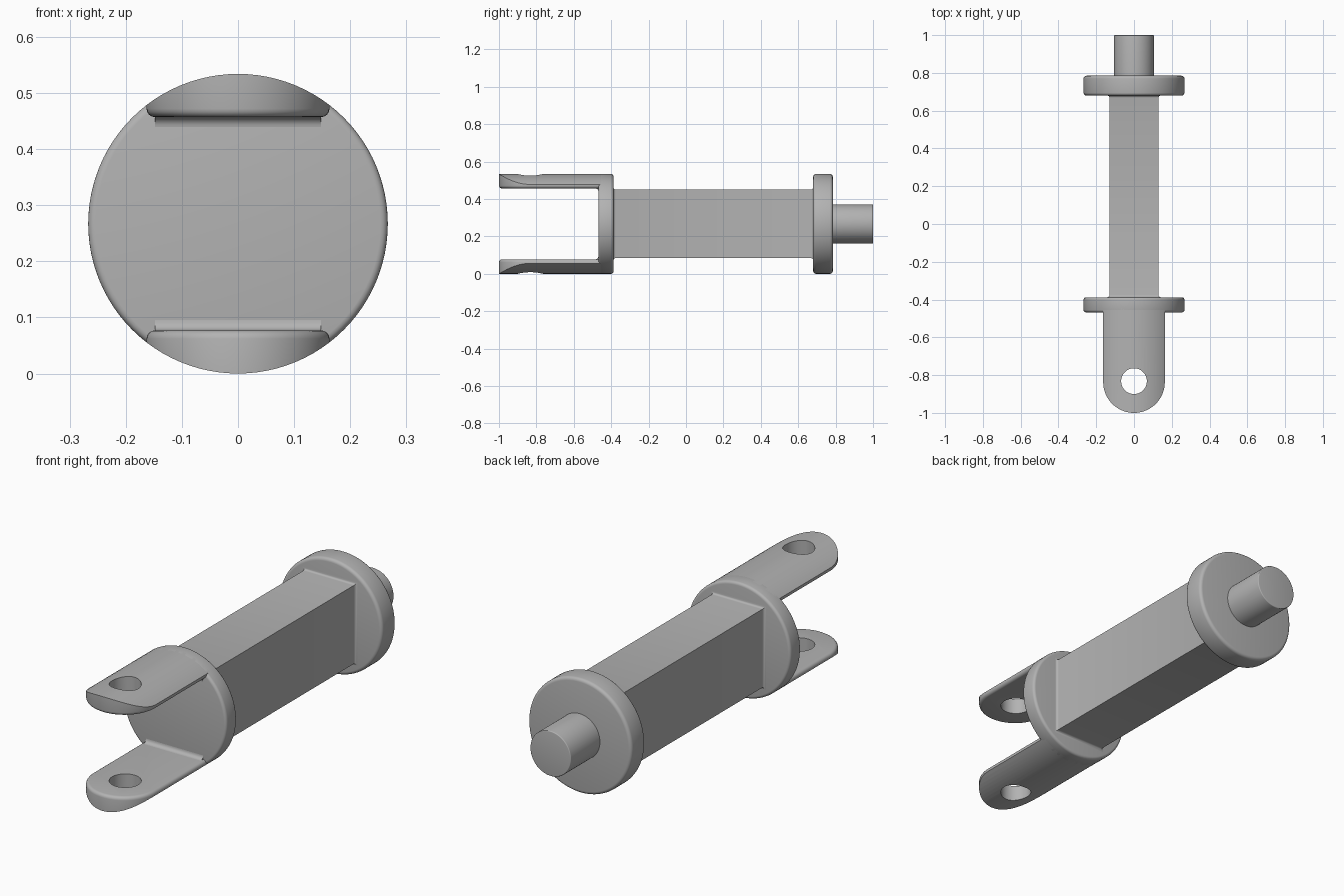
import bpy, bmesh
from math import sin, cos, pi, sqrt, radians

if "Cube" in bpy.data.objects:
    bpy.data.objects.remove(bpy.data.objects["Cube"])

R = 0.267          # flange radius, also the height of the main axis
SEG = 96
LUG_W = 0.163      # half width of a fork lug
LUG_IN = 0.19      # distance from the axis to the inner lug face
EYE_Y = -0.832     # centre of the lug holes
FRONT = -0.468     # front face of the front flange

metal = bpy.data.materials.new("grey metal")
metal.use_nodes = True
metal.diffuse_color = (0.45, 0.45, 0.45, 1)
metal.node_tree.nodes["Principled BSDF"].inputs["Base Color"].default_value = (0.45, 0.45, 0.45, 1)


def loft(name, rings):
    """Skin a closed solid through rings of equal point count."""
    bm = bmesh.new()
    rows = [[bm.verts.new(p) for p in ring] for ring in rings]
    n = len(rows[0])
    for a, b in zip(rows, rows[1:]):
        for i in range(n):
            j = (i + 1) % n
            bm.faces.new((a[i], a[j], b[j], b[i]))
    bm.faces.new(rows[0])
    bm.faces.new(rows[-1])
    bmesh.ops.recalc_face_normals(bm, faces=bm.faces)
    mesh = bpy.data.meshes.new(name)
    bm.to_mesh(mesh)
    bm.free()
    mesh.materials.append(metal)
    obj = bpy.data.objects.new(name, mesh)
    bpy.context.collection.objects.link(obj)
    return obj


def activate(obj):
    bpy.ops.object.select_all(action="DESELECT")
    obj.select_set(True)
    bpy.context.view_layer.objects.active = obj


def smooth(obj):
    activate(obj)
    bpy.ops.object.shade_smooth_by_angle(angle=radians(30))


def boolean(obj, cutter, operation):
    activate(obj)
    mod = obj.modifiers.new("cut", "BOOLEAN")
    mod.object, mod.operation, mod.solver = cutter, operation, "EXACT"
    bpy.ops.object.modifier_apply(modifier=mod.name)
    bpy.data.objects.remove(cutter)


def circle_y(y, r):
    return [(r * cos(2 * pi * i / SEG), y, R + r * sin(2 * pi * i / SEG)) for i in range(SEG)]


def round_y(name, y0, y1, r, bevel0, bevel1):
    """Cylinder along y with a rounded rim at each end (0 = sharp)."""
    steps = [k * pi / 8 for k in range(5)]
    rings = []
    for y, sign, b in ((y0, 1, bevel0), (y1, -1, bevel1)):
        if b:
            part = [circle_y(y + sign * b * (1 - sin(t)), r - b * (1 - cos(t))) for t in steps[::-1]]
        else:
            part = [circle_y(y, r)]
        rings += part if sign > 0 else part[::-1]
    return loft(name, rings)


# Flanges and pin
smooth(round_y("front_flange", FRONT, -0.388, R, 0.013, 0.013))
smooth(round_y("back_flange", 0.68, 0.785, R, 0.015, 0.015))
smooth(round_y("end_pin", 0.77, 1.0, 0.105, 0, 0.004))


# Rectangular bar, flaring into a small fillet at each flange
def rect(y, grow):
    x, z = 0.13 + grow, 0.183 + grow
    return [(-x, y, R - z), (x, y, R - z), (x, y, R + z), (-x, y, R + z)]


F = 0.012
arc = [(F * (1 - sin(t)), F * (1 - cos(t))) for t in (k * pi / 8 for k in range(5))]
front_end = [rect(-0.388 + d, g) for d, g in arc[::-1]]
back_end = [rect(0.68 - d, g) for d, g in arc]
smooth(loft("square_bar", front_end + back_end))


# Fork lugs: rounded plan trimmed by the flange cylinder, with an eye hole
def stadium(z, inset):
    w, cy = LUG_W - inset, -1.0 + LUG_W
    tip = [(w * cos(pi + pi * i / 48), cy + w * sin(pi + pi * i / 48), z) for i in range(49)]
    return tip + [(w, FRONT + 0.03, z), (-w, FRONT + 0.03, z)]


for side, label in ((1, "upper"), (-1, "lower")):
    B = 0.015
    rings = [stadium(R + side * (LUG_IN + B * (1 - cos(t))), B * (1 - sin(t)))
             for t in (k * pi / 8 for k in range(5))]
    rings.append(stadium(R + side * 0.3, 0))
    lug = loft(label + "_lug", rings)
    boolean(lug, round_y("trim", -1.2, -0.2, R, 0, 0), "INTERSECT")
    hole = [[(0.068 * cos(2 * pi * i / 64), EYE_Y + 0.068 * sin(2 * pi * i / 64), z)
             for i in range(64)] for z in (-0.2, 0.8)]
    boolean(lug, loft("eye", hole), "DIFFERENCE")
    smooth(lug)

    # Concave fillet between the lug's inner face and the flange
    Q = 0.018
    curve = [(FRONT - Q + Q * sin(t), LUG_IN - Q + Q * cos(t)) for t in (k * pi / 12 for k in range(7))]
    curve += [(FRONT + 0.005, LUG_IN - Q), (FRONT + 0.005, LUG_IN + 0.005), (FRONT - Q, LUG_IN + 0.005)]
    fillet = loft(label + "_lug_fillet",
                  [[(x, y, R + side * z) for y, z in curve] for x in (-LUG_W + B, LUG_W - B)])
    smooth(fillet)
